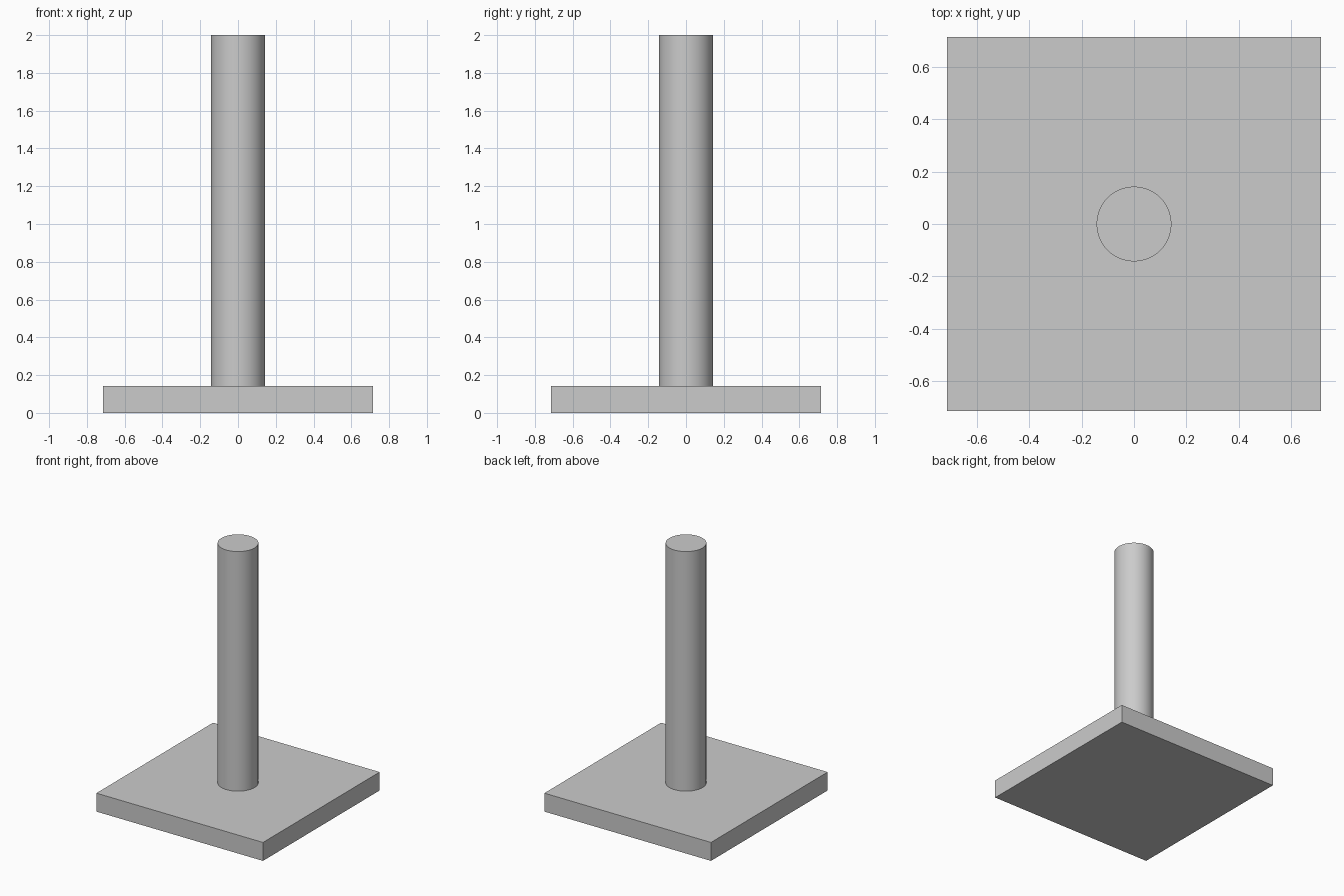
import bpy
from math import radians

if "Cube" in bpy.data.objects:
    bpy.data.objects.remove(bpy.data.objects["Cube"])

U = 1 / 7            # plate thickness and post radius
HALF = 5 * U         # half width of the square plate
TOP = 2.0

# Square base plate
bpy.ops.mesh.primitive_cube_add(size=1, location=(0, 0, U / 2))
plate = bpy.context.object
plate.name = "base_plate"
plate.scale = (2 * HALF, 2 * HALF, U)
bpy.ops.object.transform_apply(location=False, rotation=False, scale=True)

# Round post standing on the plate
bpy.ops.mesh.primitive_cylinder_add(vertices=64, radius=U, depth=TOP - U,
                                    location=(0, 0, (TOP + U) / 2))
post = bpy.context.object
post.name = "post"
bpy.ops.object.shade_smooth_by_angle(angle=radians(30))
